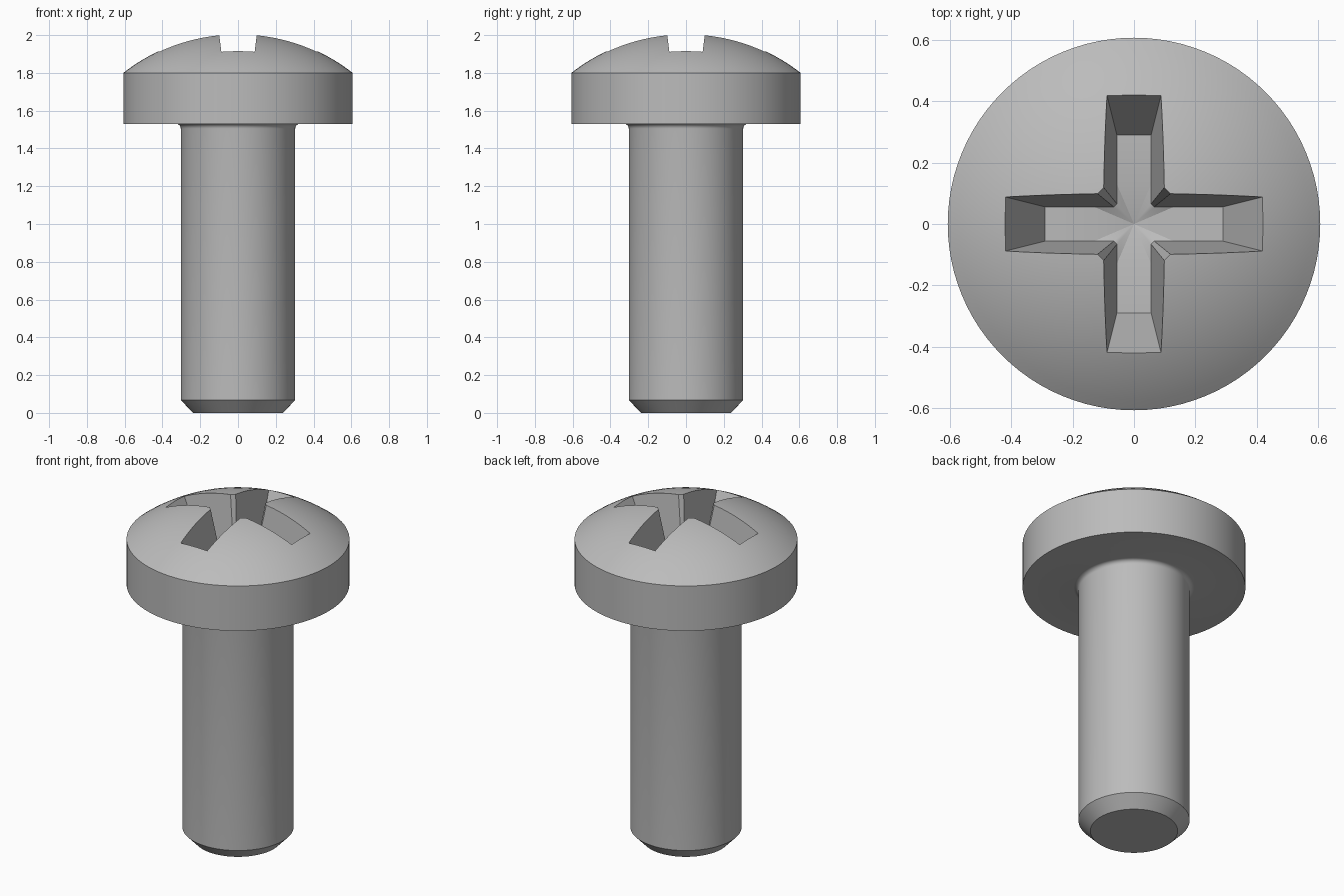
import bpy, bmesh
from math import pi, sin, cos, asin, sqrt

cube = bpy.data.objects.get("Cube")
if cube:
    bpy.data.objects.remove(cube, do_unlink=True)

# Steel material
steel = bpy.data.materials.new("steel_grey")
steel.use_nodes = True
grey = (0.5, 0.5, 0.5, 1)
steel.diffuse_color = grey
steel.node_tree.nodes["Principled BSDF"].inputs["Base Color"].default_value = grey


def make_object(name, bm):
    bmesh.ops.recalc_face_normals(bm, faces=bm.faces)
    mesh = bpy.data.meshes.new(name)
    bm.to_mesh(mesh)
    bm.free()
    mesh.materials.append(steel)
    obj = bpy.data.objects.new(name, mesh)
    bpy.context.collection.objects.link(obj)
    return obj


def lathe(name, profile, steps=96):
    bm = bmesh.new()
    verts = [bm.verts.new((r, 0, z)) for r, z in profile]
    edges = [bm.edges.new(pair) for pair in zip(verts, verts[1:])]
    bmesh.ops.spin(bm, geom=verts + edges, cent=(0, 0, 0), axis=(0, 0, 1),
                   angle=2 * pi, steps=steps)
    bmesh.ops.remove_doubles(bm, verts=bm.verts, dist=1e-5)
    return make_object(name, bm)


# Screw body: chamfered shank, neck fillet, flat-sided head, domed top
shank_r, head_r, seat_z, rim_z, apex_z = 0.303, 0.607, 1.53, 1.8, 2.009
fillet = 0.025
profile = [(0, 0), (0.238, 0), (shank_r, 0.068)]
for i in range(6):
    a = i / 5 * pi / 2
    profile.append((shank_r + fillet * (1 - cos(a)), seat_z - fillet * (1 - sin(a))))
profile.append((head_r, seat_z))
sag = apex_z - rim_z
dome_r = (head_r ** 2 + sag ** 2) / (2 * sag)
rim_angle = asin(head_r / dome_r)
for i in range(17):
    a = rim_angle * (1 - i / 16)
    profile.append((dome_r * sin(a), apex_z - dome_r * (1 - cos(a))))
screw = lathe("screw_body", profile)

# Cross recess cutter: tapered plus shape with chamfered inner corners
floor_z, top_z, dimple_r = 1.655, 2.06, 0.13


def cross_loop(bm, z):
    h = z - floor_z
    w = 0.056 + 0.125 * h
    tip = 0.29 + 0.5 * h
    corner = w + 0.01 + 0.03 * h
    inner = dimple_r + 0.1 * h
    arm = [(corner, -w), (inner, -w), (tip, -w), (tip, w), (inner, w), (corner, w)]
    loop = []
    for q in range(4):
        c, s = round(cos(q * pi / 2)), round(sin(q * pi / 2))
        loop += [bm.verts.new((x * c - y * s, x * s + y * c, z)) for x, y in arm]
    return loop


bm = bmesh.new()
low, high = cross_loop(bm, floor_z), cross_loop(bm, top_z)
n = len(low)
for i in range(n):
    j = (i + 1) % n
    bm.faces.new((low[i], low[j], high[j], high[i]))
bm.faces.new(high)
# Flat arm floors around a shallow central dimple
centre = bm.verts.new((0, 0, floor_z - 0.03))
for q in range(4):
    a = low[q * 6:q * 6 + 6]
    bm.faces.new(a[1:5])
    for p, r in ((a[0], a[1]), (a[1], a[4]), (a[4], a[5]), (a[5], low[(q * 6 + 6) % n])):
        bm.faces.new((p, r, centre))
bmesh.ops.triangulate(bm, faces=[f for f in bm.faces if len(f.verts) > 4])
cutter = make_object("recess_cutter", bm)
cutter.hide_render = True

# Cut the recess, then shade smooth with sharp edges kept
cut = screw.modifiers.new("cross_recess", "BOOLEAN")
cut.operation = "DIFFERENCE"
cut.solver = "EXACT"
cut.object = cutter
bpy.ops.object.select_all(action="DESELECT")
bpy.context.view_layer.objects.active = screw
screw.select_set(True)
bpy.ops.object.modifier_apply(modifier=cut.name)
bpy.data.objects.remove(cutter, do_unlink=True)
bpy.ops.object.shade_smooth_by_angle(angle=pi / 6)
